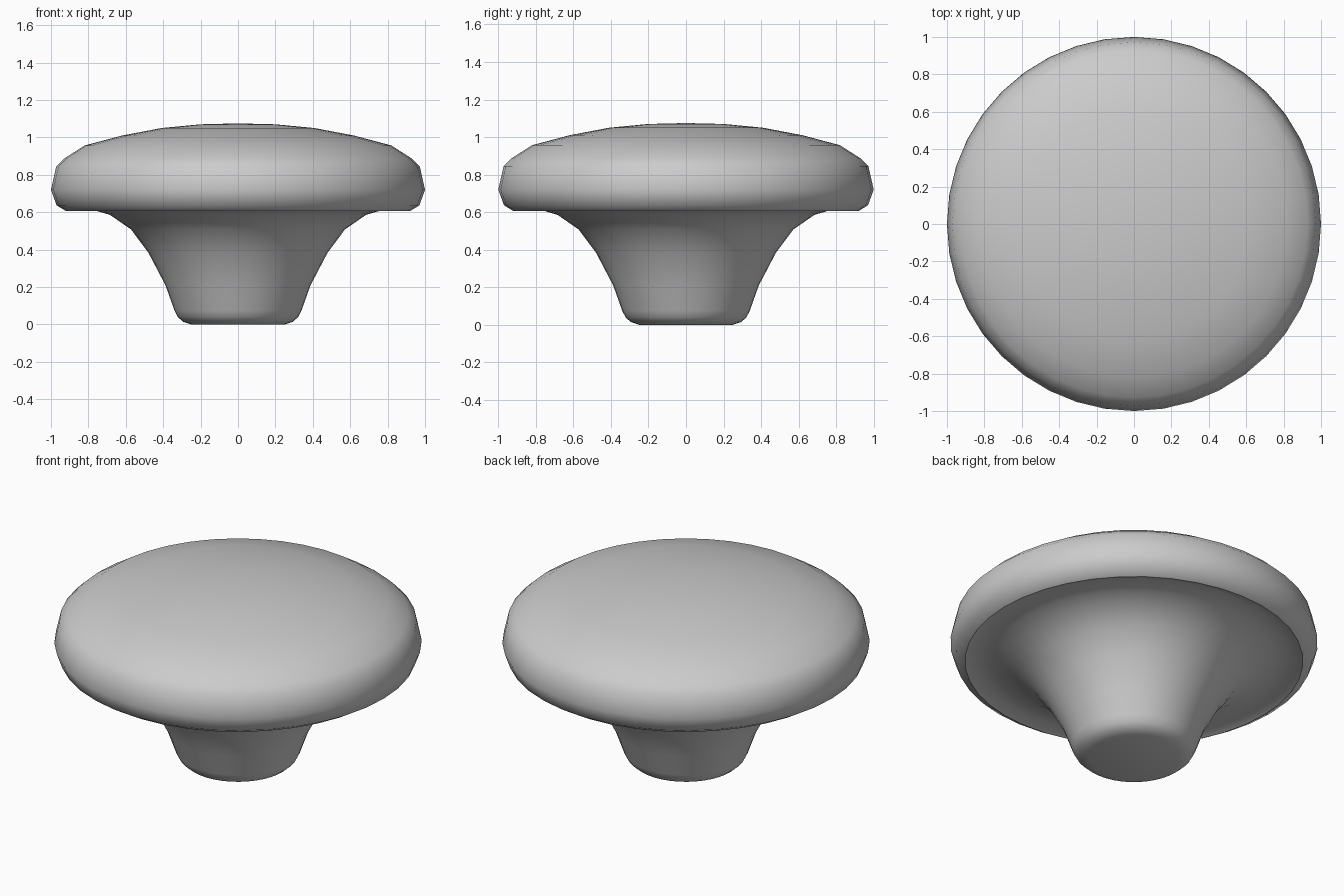
import bpy, bmesh
from math import radians, pi
from mathutils import Matrix

if "Cube" in bpy.data.objects:
    bpy.data.objects.remove(bpy.data.objects["Cube"])

SIDES = 40


def lathe(name, profile, smooth_angle):
    """Spin an (r, z) profile around the z axis into a closed solid."""
    bm = bmesh.new()
    verts = [bm.verts.new((r, 0, z)) for r, z in profile]
    edges = [bm.edges.new(pair) for pair in zip(verts, verts[1:])]
    bmesh.ops.spin(bm, geom=verts + edges, cent=(0, 0, 0), axis=(0, 0, 1),
                   angle=2 * pi, steps=SIDES, use_merge=False)
    bmesh.ops.remove_doubles(bm, verts=bm.verts, dist=0.0005)
    bmesh.ops.recalc_face_normals(bm, faces=bm.faces)
    mesh = bpy.data.meshes.new(name)
    bm.to_mesh(mesh)
    bm.free()
    obj = bpy.data.objects.new(name, mesh)
    bpy.context.collection.objects.link(obj)
    bpy.ops.object.select_all(action='DESELECT')
    obj.select_set(True)
    bpy.context.view_layer.objects.active = obj
    bpy.ops.object.shade_smooth_by_angle(angle=radians(smooth_angle))
    return obj


# Flat foot with rounded edge, and stem flaring into the head
foot_and_stem = [(0, 0), (0.25, 0), (0.295, 0.015), (0.322, 0.04), (0.34, 0.075),
                 (0.388, 0.21), (0.48, 0.385), (0.572, 0.508), (0.685, 0.586),
                 (0.76, 0.608)]
# Shallow recess behind the lip, rounded rim and domed top
head = [(0.85, 0.63), (0.92, 0.606), (0.97, 0.637), (1.0, 0.72), (0.972, 0.845),
        (0.928, 0.888), (0.82, 0.957), (0.62, 1.01), (0.41, 1.05), (0.2, 1.07),
        (0, 1.075)]

lathe("round_knob", foot_and_stem + head, 50)
